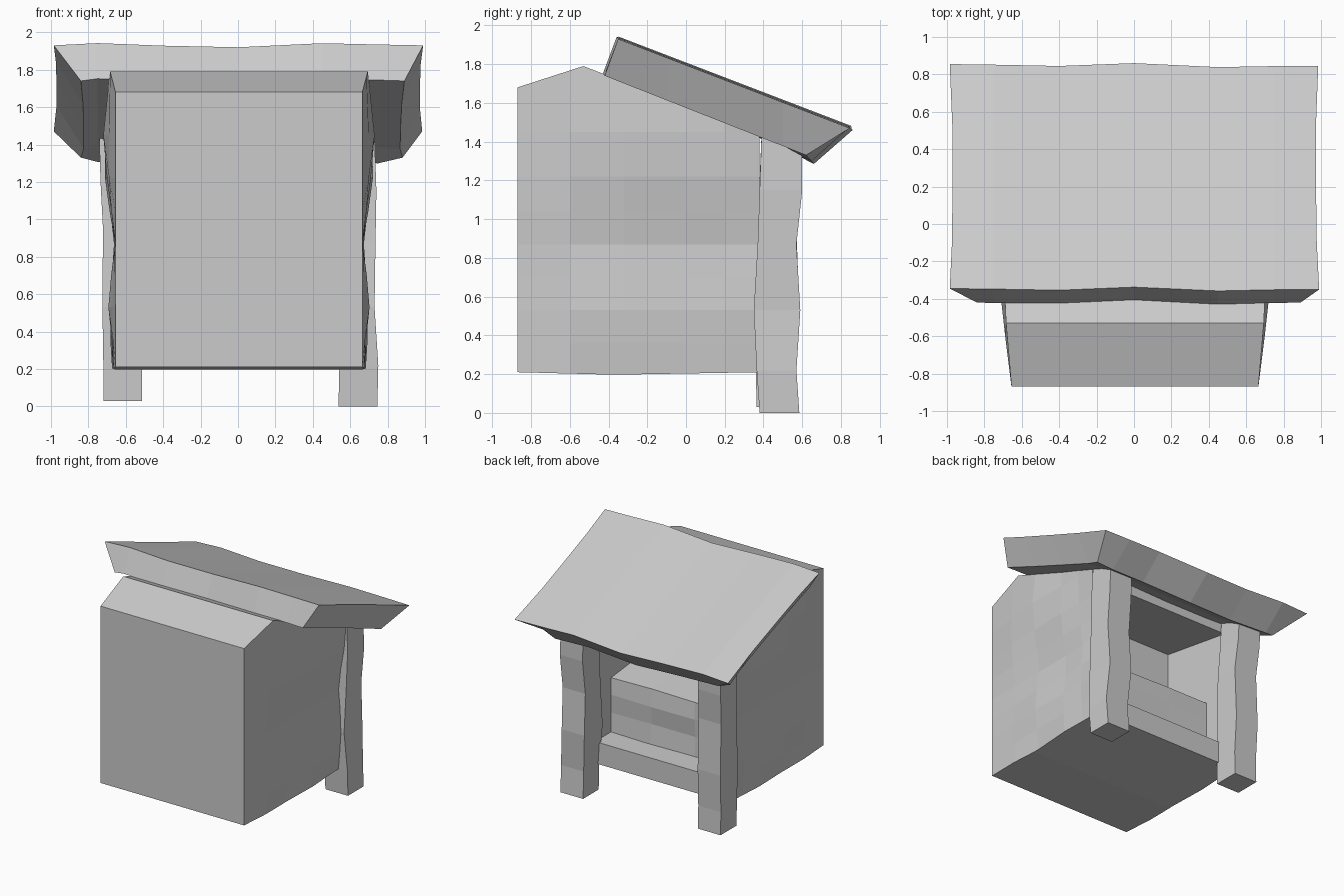
import bpy, bmesh, math
from mathutils import Vector

cube = bpy.data.objects.get("Cube")
if cube:
    bpy.data.objects.remove(cube, do_unlink=True)

grey = bpy.data.materials.new("plain_grey")
grey.use_nodes = True
grey.diffuse_color = (0.6, 0.6, 0.6, 1)
grey.node_tree.nodes["Principled BSDF"].inputs["Base Color"].default_value = (0.6, 0.6, 0.6, 1)


def finish(bm, name):
    bmesh.ops.recalc_face_normals(bm, faces=bm.faces)
    mesh = bpy.data.meshes.new(name)
    bm.to_mesh(mesh)
    bm.free()
    mesh.materials.append(grey)
    ob = bpy.data.objects.new(name, mesh)
    bpy.context.collection.objects.link(ob)
    return ob


def loft(rings):
    """Solid through a list of rings with equal point counts."""
    bm = bmesh.new()
    loops = [[bm.verts.new(p) for p in ring] for ring in rings]
    n = len(loops[0])
    for a, b in zip(loops, loops[1:]):
        for i in range(n):
            j = (i + 1) % n
            bm.faces.new((a[i], a[j], b[j], b[i]))
    bm.faces.new(loops[0])
    bm.faces.new(loops[-1])
    return bm


def prism(profile, x0, x1):
    """Side profile in y and z, drawn out across x."""
    return loft([[(x, y, z) for y, z in profile] for x in (x0, x1)])


def cut(bm, axis, values):
    """Add edge loops across one axis."""
    normal = Vector((0, 0, 0))
    normal[axis] = 1
    for v in values:
        bmesh.ops.bisect_plane(bm, geom=bm.verts[:] + bm.edges[:] + bm.faces[:],
                               plane_co=normal * v, plane_no=normal)


def sample(points, t):
    """Linear interpolation through (t, value) pairs."""
    for (a, va), (b, vb) in zip(points, points[1:]):
        if t <= b:
            return va + (vb - va) * max(0, t - a) / (b - a)
    return points[-1][1]


# Body: cabin with a sloped front shoulder and uneven side walls
bm = prism([(-.87, .21), (-.37, .197), (.38, .21), (.38, 1.44), (-.53, 1.79), (-.87, 1.68)],
           -.655, .665)
cut(bm, 2, (.36, .53, .7, .87, 1.04, 1.22, 1.45))
cut(bm, 1, (-.6, -.32, 0, .2))
bulge = [(.2, .01), (.5, .035), (.87, 0), (1.22, .05), (1.5, .06), (1.8, .025)]
for v in bm.verts:
    x, y, z = v.co
    depth = min(1, (y + .87) / .4)
    ripple = .008 * math.sin(9 * y + 7 * z)
    v.co.x += math.copysign(depth * (sample(bulge, z) + ripple), x)
body = finish(bm, "body")

# Serving opening hollowed from the back
cutter = finish(prism([(-.28, .39), (.6, .39), (.6, 1.31), (.38, 1.35), (-.28, 1.46)],
                      -.57, .57), "opening_cutter")
cutter.hide_render = True
mod = body.modifiers.new("opening", "BOOLEAN")
mod.operation = "DIFFERENCE"
mod.solver = "EXACT"
mod.object = cutter
bpy.context.view_layer.objects.active = body
bpy.ops.object.modifier_apply(modifier=mod.name)
bpy.data.objects.remove(cutter, do_unlink=True)

# Counter block inside the opening
bm = prism([(-.3, .37), (.17, .37), (.17, .84), (-.3, .89)], -.58, .58)
cut(bm, 0, (-.2, .2))
cut(bm, 2, (.55, .7))
for v in bm.verts:
    if v.co.y > 0 and abs(v.co.x) < .5:
        v.co.y += .015 * math.sin(20 * v.co.z + 5 * v.co.x)
finish(bm, "counter")

# Wobbly corner posts: (height, outer x, front y, back y)
posts = {
    "left_post": (1, [(0, .745, .38, .585), (.22, .75, .365, .57), (.53, .73, .35, .59),
                      (.87, .735, .37, .57), (1.15, .74, .38, .6), (1.44, .73, .39, .6)]),
    "right_post": (-1, [(.03, .72, .365, .575), (.22, .72, .36, .57), (.53, .725, .355, .585),
                        (.95, .722, .37, .57), (1.2, .735, .38, .595), (1.44, .742, .39, .6)]),
}
for name, (side, levels) in posts.items():
    rings = [[(side * o, f, z), (side * (o - .208), f, z),
              (side * (o - .208), b, z), (side * o, b, z)] for z, o, f, b in levels]
    finish(loft(rings), name)

# Sloping roof slab, narrower underneath
bottom = [(-.84, -.42, 1.74), (.89, -.42, 1.74), (.88, .62, 1.33), (-.84, .62, 1.33)]
top = [(-.985, -.345, 1.93), (.99, -.35, 1.93), (.985, .845, 1.47), (-.985, .855, 1.47)]
bm = loft([bottom, top])
cut(bm, 0, (-.75, -.4, 0, .45, .75))
cut(bm, 1, (-.1, .2, .5))
for v in bm.verts:
    x, y, z = v.co
    if abs(x) < .8:
        v.co.z += .012 * math.sin(5 * x - 1)
        v.co.y += .01 * math.cos(6 * x)
        if z < 1.36:
            v.co += Vector((0, .03, -.035))
    elif -.2 < y < .6:
        v.co.x -= math.copysign(.015 * math.sin(9 * y), x)
finish(bm, "roof")
